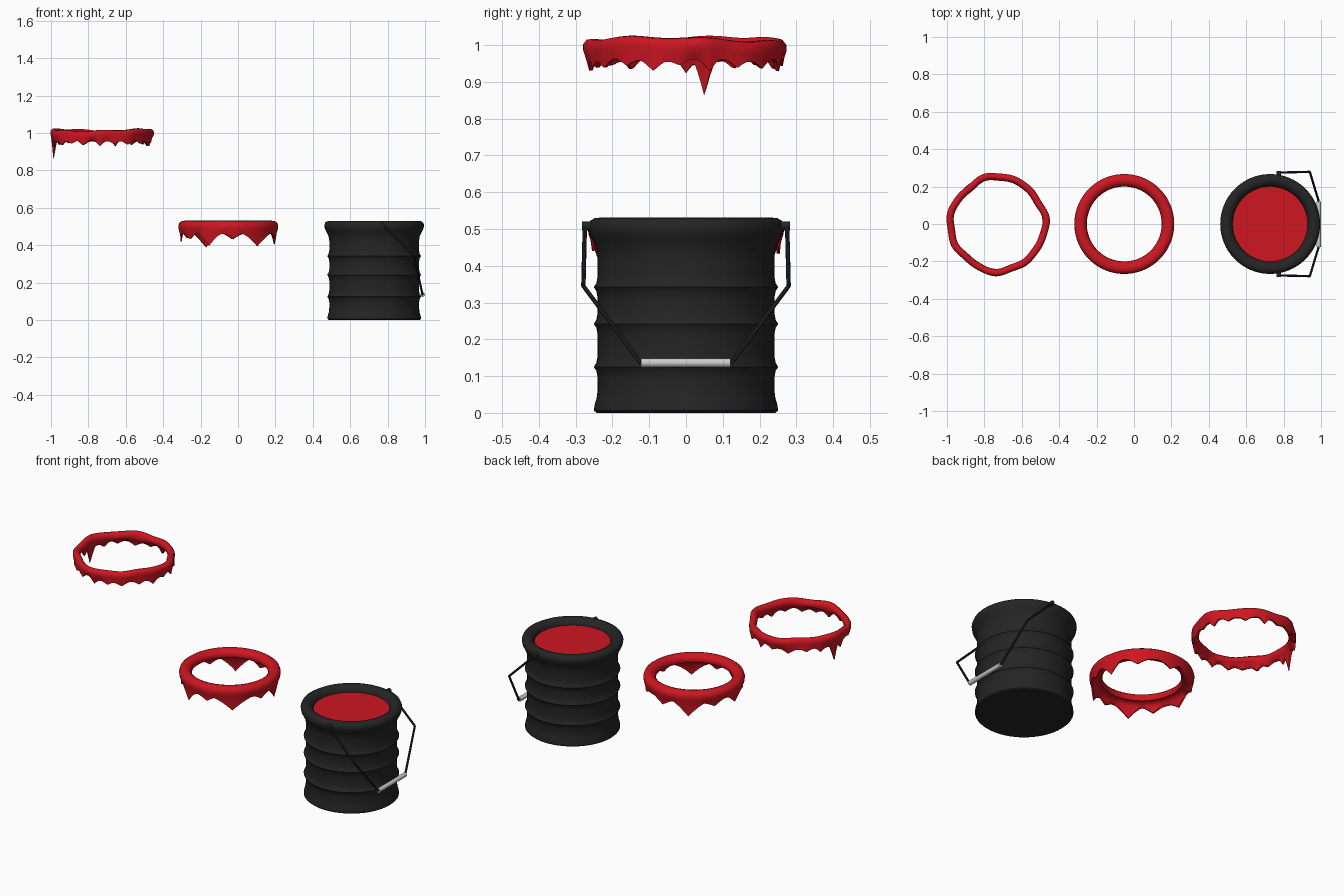
import bpy, bmesh
from math import sin, cos, radians, degrees, pi
from mathutils import Vector

if "Cube" in bpy.data.objects:
    bpy.data.objects.remove(bpy.data.objects["Cube"])


def material(name, color):
    m = bpy.data.materials.new(name)
    m.diffuse_color = (*color, 1)
    m.use_nodes = True
    m.node_tree.nodes["Principled BSDF"].inputs["Base Color"].default_value = m.diffuse_color
    return m


RED = material("red_paint", (0.62, 0.008, 0.015))
BLACK = material("black_metal", (0.018, 0.018, 0.018))


def finish(bm, name, mat=None, angle=40):
    bmesh.ops.recalc_face_normals(bm, faces=bm.faces)
    me = bpy.data.meshes.new(name)
    bm.to_mesh(me)
    bm.free()
    ob = bpy.data.objects.new(name, me)
    bpy.context.collection.objects.link(ob)
    if mat:
        me.materials.append(mat)
    bpy.context.view_layer.objects.active = ob
    bpy.ops.object.select_all(action='DESELECT')
    ob.select_set(True)
    bpy.ops.object.shade_smooth_by_angle(angle=radians(angle))
    return ob


def sweep_ring(name, cx, n, profile, mat, closed, angle=40):
    """Revolve profile(azimuth) -> [(r, z)] around a vertical axis at x = cx."""
    bm = bmesh.new()
    rows = []
    for i in range(n):
        a = 2 * pi * i / n
        rows.append([bm.verts.new((cx + r * cos(a), r * sin(a), z))
                     for r, z in profile(a)])
    m = len(rows[0])
    for i in range(n):
        p, q = rows[i], rows[(i + 1) % n]
        for j in range(m if closed else m - 1):
            k = (j + 1) % m
            bm.faces.new((p[j], q[j], q[k], p[k]))
    if not closed:
        bm.faces.new([row[0] for row in rows])
        bm.faces.new([row[-1] for row in rows])
    return finish(bm, name, mat, angle)


def rod(name, a, b, radius, mat=None, sides=8):
    a, b = Vector(a), Vector(b)
    bm = bmesh.new()
    bmesh.ops.create_cone(bm, cap_ends=True, segments=sides, radius1=radius,
                          radius2=radius, depth=(b - a).length)
    rot = (b - a).to_track_quat('Z', 'Y').to_matrix().to_4x4()
    rot.translation = (a + b) / 2
    bm.transform(rot)
    return finish(bm, name, mat)


# bucket body: foot, ribbed wall, flared lip, rounded rim
CX = 0.728
wall = [(0.243, 0.0), (0.25, 0.006), (0.249, 0.02), (0.243, 0.04), (0.24, 0.065)]
for z in (0.125, 0.242, 0.342):
    wall += [(0.24, z - 0.03), (0.244, z - 0.01), (0.251, z),
             (0.244, z + 0.01), (0.24, z + 0.03)]
wall += [(0.24, 0.425), (0.244, 0.45), (0.255, 0.472), (0.264, 0.49),
         (0.267, 0.508), (0.261, 0.522), (0.247, 0.53), (0.23, 0.53),
         (0.214, 0.522), (0.204, 0.51), (0.2, 0.495), (0.2, 0.47)]
sweep_ring("bucket", CX, 64, lambda a: wall, BLACK, False)

# paint surface inside the bucket
bm = bmesh.new()
bmesh.ops.create_circle(bm, cap_ends=True, segments=64, radius=0.201)
bmesh.ops.translate(bm, verts=bm.verts, vec=(CX, 0, 0.497))
finish(bm, "paint_surface", RED)

# folded wire handle with lugs and grip
for s, side in ((1, "back"), (-1, "front")):
    pts = [(0.775, s * 0.275, 0.508), (0.94, s * 0.279, 0.345), (0.987, s * 0.123, 0.135)]
    rod(f"handle_upper_{side}", pts[0], pts[1], 0.006, BLACK)
    rod(f"handle_lower_{side}", pts[1], pts[2], 0.006, BLACK)
    rod(f"handle_lug_{side}", (0.775, s * 0.25, 0.508), (0.775, s * 0.283, 0.508),
        0.012, BLACK, 12)
rod("handle_grip", (0.987, -0.123, 0.136), (0.987, 0.121, 0.136), 0.0125, None, 10)


def drip_depth(a, drips):
    """Longest drip at azimuth a; drips are (azimuth, depth, half width)."""
    best = 0
    for c, d, w in drips:
        off = abs((degrees(a) - c + 180) % 360 - 180)
        if off < w:
            best = max(best, d * (1 - off / w) ** 1.4)
    return best


# smooth drip ring (matches the rim)
RIM_DRIPS = [(-114, 0.07, 17), (-52, 0.075, 24), (-83, 0.025, 11), (12, 0.065, 16),
             (-15, 0.025, 10), (45, 0.03, 14), (85, 0.04, 16), (118, 0.075, 20),
             (150, 0.03, 14), (182, 0.045, 15), (-143, 0.035, 13)]


def rim_paint(a):
    d = drip_depth(a, RIM_DRIPS)
    low = 0.465 - d + 0.004 * sin(5 * a)
    t = d / 0.08
    ro = 0.258 - 0.006 * t
    return [(0.2, 0.498), (0.205, 0.514), (0.217, 0.526), (0.233, 0.531),
            (0.25, 0.528), (0.262, 0.519), (0.267, 0.503), (0.265, 0.485),
            (ro + 0.002, (low + 0.485) / 2), (ro, low), (ro - 0.01 + 0.006 * t, low + 0.002),
            (0.243, 0.472), (0.225, 0.485), (0.208, 0.484)]


sweep_ring("rim_drip_ring", -0.052, 180, rim_paint, RED, True, 60)

# rough, thinner drip ring floating highest
ROUGH_DRIPS = [(169, 0.095, 7), (180, 0.035, 7), (-158, 0.015, 8), (-145, 0.025, 7),
               (-128, 0.012, 8), (-112, 0.025, 9), (-92, 0.03, 8), (-75, 0.015, 7),
               (-58, 0.022, 9), (-38, 0.018, 8), (-20, 0.025, 8), (-4, 0.012, 6),
               (14, 0.035, 7), (32, 0.02, 8), (52, 0.02, 8), (74, 0.035, 7),
               (92, 0.015, 8), (112, 0.022, 9), (133, 0.018, 8), (150, 0.025, 7)]


def rough_paint(a):
    d = drip_depth(a, ROUGH_DRIPS)
    top = 1.017 + 0.006 * sin(2 * a + 2.5) + 0.003 * sin(7 * a)
    w = 0.005 * cos(4 * a) + 0.004 * sin(7 * a + 1) + 0.002 * sin(11 * a)
    low = 0.958 - d + 0.004 * sin(6 * a)
    t = min(d / 0.09, 1)
    return [(0.231 + w, top - 0.025), (0.235 + w, top - 0.01), (0.247 + w, top),
            (0.261 + w, top - 0.002), (0.27 + w, top - 0.014), (0.27 + w, top - 0.03),
            (0.266 + w / 2, (low + top - 0.03) / 2), (0.263, low),
            (0.25 + 0.01 * t, low + 0.002), (0.243, 0.97), (0.235 + w / 2, 0.977)]


sweep_ring("rough_drip_ring", -0.729, 200, rough_paint, RED, True, 60)
